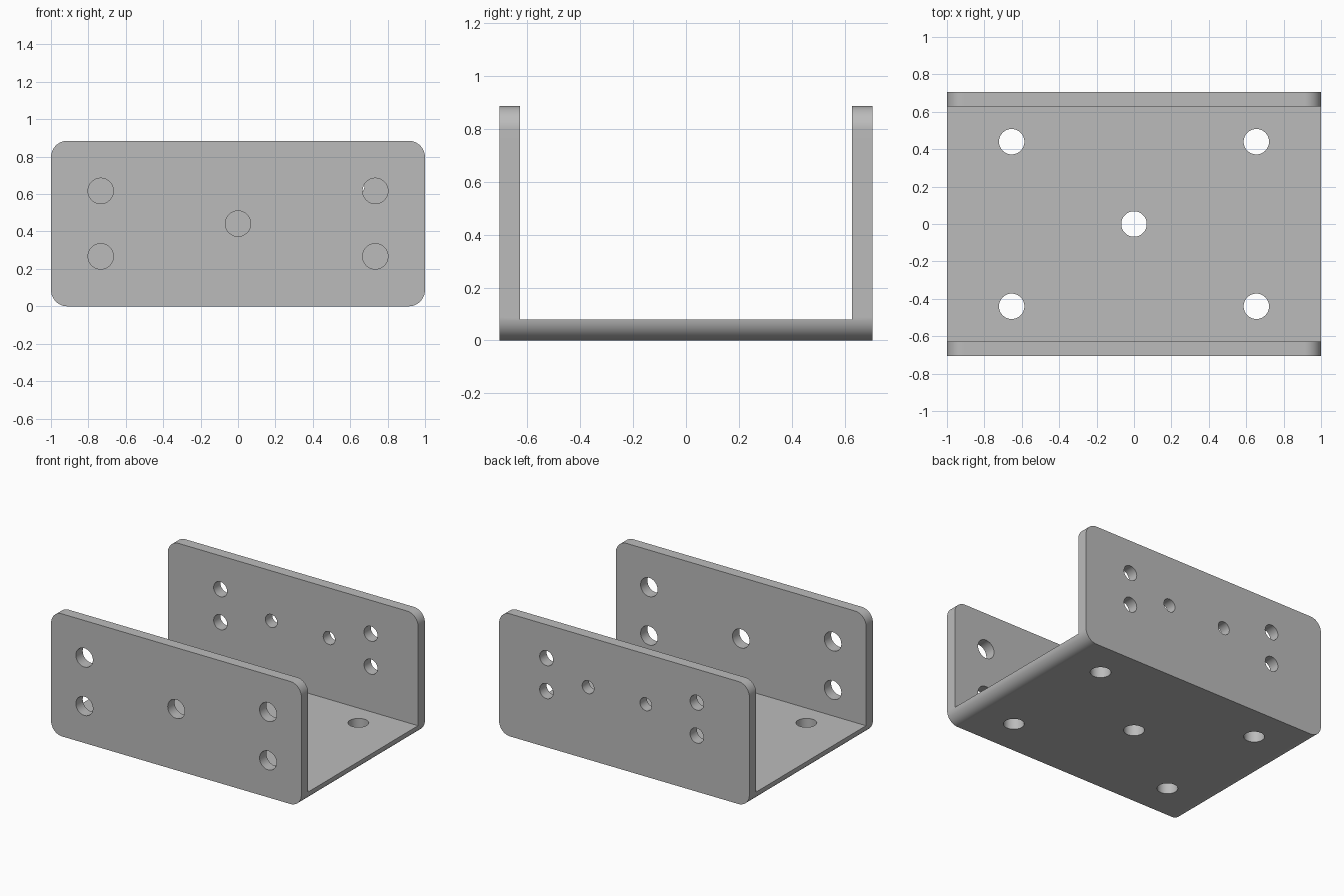
import bpy, bmesh, math
from mathutils import Matrix, Vector

cube = bpy.data.objects.get("Cube")
if cube:
    bpy.data.objects.remove(cube, do_unlink=True)

HALF_X, HALF_Y, HEIGHT = 1.0, 0.705, 0.885
FLOOR, INNER_Y, CORNER = 0.08, 0.627, 0.088

steel = bpy.data.materials.new("plain grey steel")
steel.use_nodes = True
steel.diffuse_color = (0.5, 0.5, 0.5, 1)
steel.node_tree.nodes["Principled BSDF"].inputs["Base Color"].default_value = (0.5, 0.5, 0.5, 1)


def make_object(name, bm):
    bmesh.ops.recalc_face_normals(bm, faces=bm.faces)
    mesh = bpy.data.meshes.new(name)
    bm.to_mesh(mesh)
    bm.free()
    mesh.materials.append(steel)
    obj = bpy.data.objects.new(name, mesh)
    bpy.context.collection.objects.link(obj)
    return obj


def rounded_block(name, steps=12):
    """Rounded rectangle in x and z, extruded along y."""
    bm = bmesh.new()
    verts = []
    centres = [(1, 1), (-1, 1), (-1, -1), (1, -1)]
    for quarter, (sx, sz) in enumerate(centres):
        cx = sx * (HALF_X - CORNER)
        cz = HEIGHT / 2 + sz * (HEIGHT / 2 - CORNER)
        for i in range(steps + 1):
            a = (quarter + i / steps) * math.pi / 2
            verts.append(bm.verts.new((cx + CORNER * math.cos(a), -HALF_Y,
                                       cz + CORNER * math.sin(a))))
    face = bm.faces.new(verts)
    grown = bmesh.ops.extrude_face_region(bm, geom=[face])["geom"]
    bmesh.ops.translate(bm, vec=(0, 2 * HALF_Y, 0),
                        verts=[g for g in grown if isinstance(g, bmesh.types.BMVert)])
    return make_object(name, bm)


def add_drill(bm, centre, radius, axis):
    """Short cylinder that passes through one plate."""
    turn = Matrix.Rotation(math.pi / 2, 4, "X") if axis == "Y" else Matrix()
    bmesh.ops.create_cone(bm, cap_ends=True, segments=48, radius1=radius, radius2=radius,
                          depth=0.3, matrix=Matrix.Translation(Vector(centre)) @ turn)


def cut(target, cutter):
    """Subtract the cutter, bake the result and remove the cutter."""
    mod = target.modifiers.new("cut", "BOOLEAN")
    mod.operation, mod.solver, mod.object = "DIFFERENCE", "EXACT", cutter
    depsgraph = bpy.context.evaluated_depsgraph_get()
    mesh = bpy.data.meshes.new_from_object(target.evaluated_get(depsgraph))
    target.modifiers.clear()
    target.data = mesh
    bpy.data.objects.remove(cutter, do_unlink=True)


bracket = rounded_block("channel_bracket")

# Open channel between the two walls
bm = bmesh.new()
bmesh.ops.create_cube(bm, size=1, matrix=Matrix.Translation((0, 0, FLOOR + 1))
                      @ Matrix.Diagonal((3, 2 * INNER_Y, 2, 1)))
cut(bracket, make_object("channel_cutter", bm))

# Bolt holes
bm = bmesh.new()
wall_y = (HALF_Y + INNER_Y) / 2
add_drill(bm, (0, 0, FLOOR / 2), 0.068, "Z")
add_drill(bm, (0, -wall_y, 0.442), 0.068, "Y")
for sx in (-1, 1):
    for sy in (-1, 1):
        add_drill(bm, (sx * 0.654, sy * 0.44, FLOOR / 2), 0.068, "Z")
    for z in (0.267, 0.617):
        add_drill(bm, (sx * 0.734, -wall_y, z), 0.068, "Y")
for x in (-0.58, 0.622):
    for z in (0.405, 0.643):
        add_drill(bm, (x, wall_y, z), 0.054, "Y")
for x in (-0.173, 0.289):
    add_drill(bm, (x, wall_y, 0.523), 0.047, "Y")
cut(bracket, make_object("hole_cutter", bm))

# Smooth bends and bores, crisp plate edges
bpy.ops.object.select_all(action="DESELECT")
bracket.select_set(True)
bpy.context.view_layer.objects.active = bracket
bpy.ops.object.shade_smooth_by_angle(angle=math.radians(30))
weighted = bracket.modifiers.new("weighted normals", "WEIGHTED_NORMAL")
weighted.keep_sharp = True
